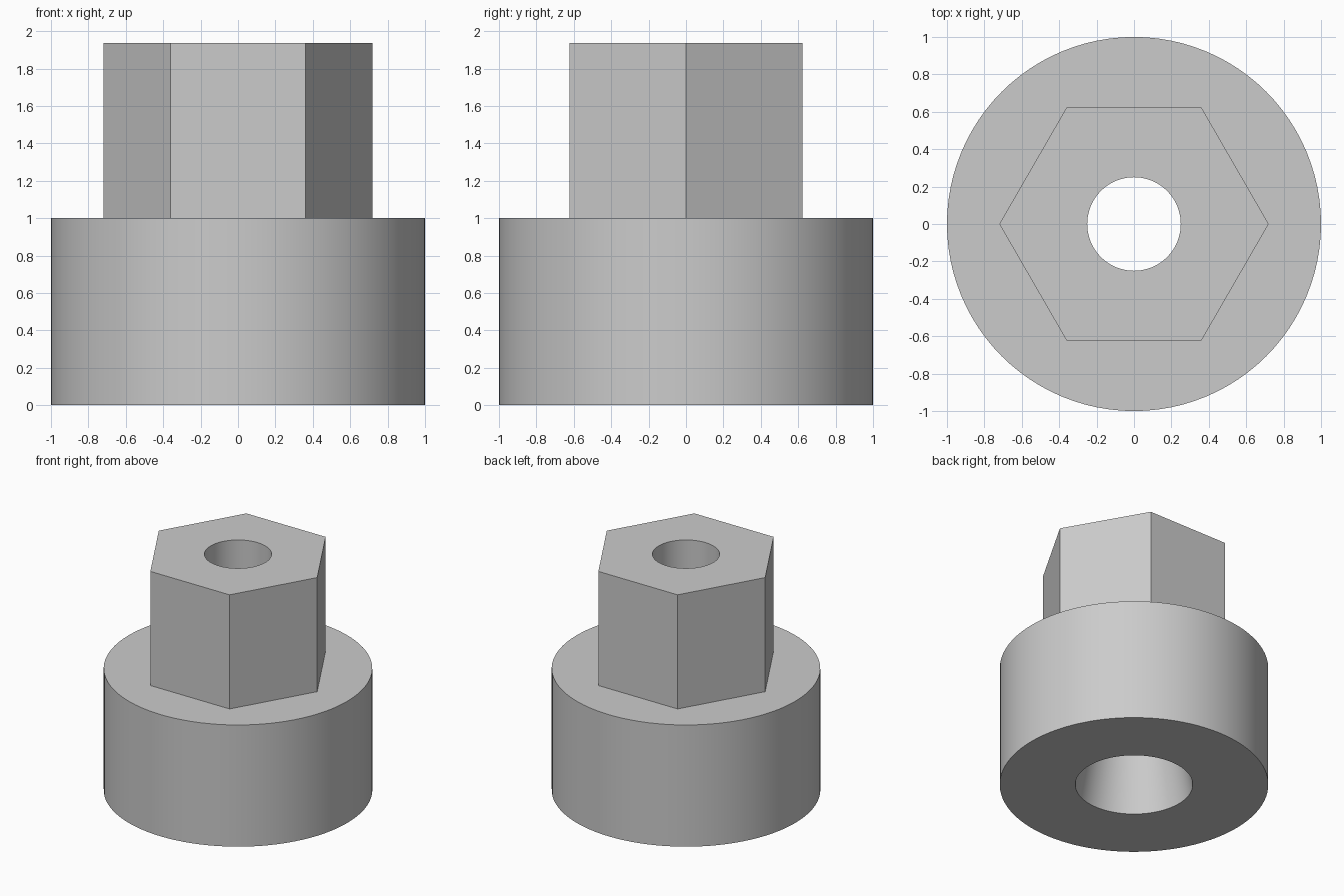
import bpy
import math

cube = bpy.data.objects.get("Cube")
if cube:
    bpy.data.objects.remove(cube, do_unlink=True)

BASE_H = 1.0
TOTAL_H = 1.9375
SEGMENTS = 96

grey = bpy.data.materials.new("plain grey")
grey.use_nodes = True
colour = (0.6, 0.6, 0.6, 1.0)
grey.diffuse_color = colour
grey.node_tree.nodes["Principled BSDF"].inputs["Base Color"].default_value = colour


def frustum(name, sides, r_low, r_high, z_low, z_high, turn=0.0):
    """Upright prism or cone section between two heights."""
    bpy.ops.mesh.primitive_cone_add(
        vertices=sides, radius1=r_low, radius2=r_high, depth=z_high - z_low,
        location=(0, 0, (z_low + z_high) / 2), rotation=(0, 0, turn))
    obj = bpy.context.object
    obj.name = name
    obj.data.materials.append(grey)
    bpy.ops.object.transform_apply(location=True, rotation=True, scale=True)
    return obj


def combine(target, tool, operation):
    """Apply a boolean and discard the tool."""
    tool.hide_render = True
    mod = target.modifiers.new(operation.lower(), 'BOOLEAN')
    mod.operation = operation
    mod.solver = 'EXACT'
    mod.object = tool
    bpy.ops.object.select_all(action='DESELECT')
    target.select_set(True)
    bpy.context.view_layer.objects.active = target
    bpy.ops.object.modifier_apply(modifier=mod.name)
    bpy.data.objects.remove(tool, do_unlink=True)


# Round base with a hexagonal head, points along x
body = frustum("hex_head_body", SEGMENTS, 1.0, 1.0, 0, BASE_H)
head = frustum("hex_head", 6, 0.72, 0.72, BASE_H / 2, TOTAL_H, math.radians(30))
combine(body, head, 'UNION')

# Through hole: straight in the head, flaring to the underside of the base
slope = (0.4375 - 0.25) / BASE_H
margin = 0.1
flare = frustum("flare_cutter", SEGMENTS, 0.4375 + slope * margin, 0.25, -margin, BASE_H)
combine(body, flare, 'DIFFERENCE')
bore = frustum("bore_cutter", SEGMENTS, 0.25, 0.25, BASE_H - margin, TOTAL_H + margin)
combine(body, bore, 'DIFFERENCE')

# Smooth round walls, crisp edges
bpy.ops.object.shade_smooth_by_angle(angle=math.radians(10))
